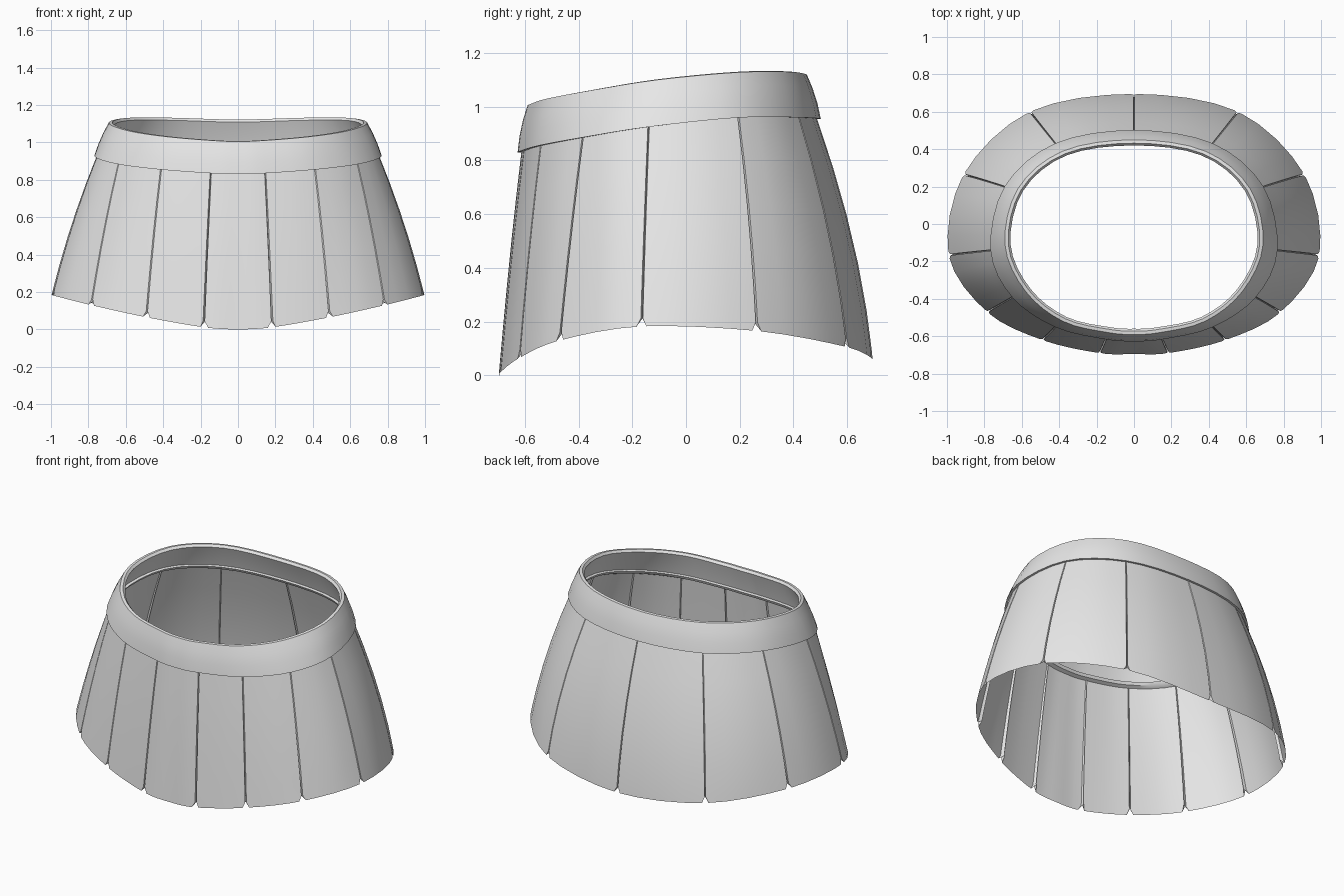
import bpy
import bmesh
from mathutils import Vector

if "Cube" in bpy.data.objects:
    bpy.data.objects.remove(bpy.data.objects["Cube"])

fabric = bpy.data.materials.new("light_grey_fabric")
fabric.use_nodes = True
GREY = (0.8, 0.8, 0.8, 1.0)
fabric.diffuse_color = GREY
fabric.node_tree.nodes["Principled BSDF"].inputs["Base Color"].default_value = GREY

# Half outlines, from front centre through each pleat seam to back centre
HEM = [(0, -.695, 0), (.185, -.69, .012), (.49, -.62, .065), (.785, -.47, .13),
       (.99, -.165, .182), (.91, .265, .165), (.555, .6, .105), (0, .695, .06)]
WAIST = [(0, -.625, .83), (.15, -.615, .835), (.42, -.55, .855), (.65, -.39, .885),
         (.765, -.14, .925), (.69, .2, .96), (.42, .43, .96), (0, .5, .955)]
RIM = [(0, -.59, 1.005), (.14, -.58, 1.01), (.38, -.52, 1.03), (.58, -.36, 1.06),
       (.69, -.11, 1.1), (.62, .19, 1.128), (.38, .39, 1.13), (0, .45, 1.12)]


def mirrored(half):
    """Close a half outline by mirroring it across x."""
    pts = [Vector(p) for p in half]
    return pts + [Vector((-p.x, p.y, p.z)) for p in reversed(pts[1:-1])]


hem, waist, rim = mirrored(HEM), mirrored(WAIST), mirrored(RIM)
COUNT = len(hem)


def curve(ring, u):
    """Smooth closed curve through the outline points."""
    i = int(u // 1)
    f = u - i
    a, b, c, d = (ring[(i + k) % COUNT] for k in (-1, 0, 1, 2))
    return (b * 2 + (c - a) * f + (a * 2 - b * 5 + c * 4 - d) * f ** 2
            + (b * 3 - a - c * 3 + d) * f ** 3) / 2


def shifted(p, out, up=0.0):
    """Move a point away from the body axis and upwards."""
    radial = Vector((p.x, p.y + .08, 0)).normalized()
    return p + radial * out + Vector((0, 0, up))


def loft(name, rows):
    """Skin closed rings of equal length."""
    bm = bmesh.new()
    rings = [[bm.verts.new(p) for p in row] for row in rows]
    for low, high in zip(rings, rings[1:]):
        for j in range(len(low)):
            k = (j + 1) % len(low)
            bm.faces.new((low[j], low[k], high[k], high[j]))
    mesh = bpy.data.meshes.new(name)
    bm.to_mesh(mesh)
    bm.free()
    obj = bpy.data.objects.new(name, mesh)
    bpy.context.collection.objects.link(obj)
    mesh.materials.append(fabric)
    bpy.ops.object.select_all(action='DESELECT')
    obj.select_set(True)
    bpy.context.view_layer.objects.active = obj
    bpy.ops.object.shade_smooth_by_angle(angle=.6)
    return obj


# Pleated skirt: smooth panels with narrow seams that open into notches at the hem
def skirt_point(u, t):
    p = curve(hem, u).lerp(curve(waist, u), t)
    bulge = (.017 + .02 * p.y) * 4 * t * (1 - t)
    return shifted(p, bulge - .012 * t)


def skirt_row(t):
    at_hem = t == 0
    half_gap = .02 if at_hem else .004
    depth = .028 if at_hem else .02 - .012 * t
    row = []
    for i in range(COUNT):
        span = (curve(hem, i + 1) - curve(hem, i)).length
        before = (curve(hem, i) - curve(hem, i - 1)).length
        if i == 0:
            row.append(skirt_point(0, t))
        else:
            row.append(skirt_point(i - half_gap / before, t))
            row.append(shifted(skirt_point(i, t), -depth, .03 if at_hem else 0))
            row.append(skirt_point(i + half_gap / span, t))
        row += [skirt_point(i + f, t) for f in (.25, .5, .75)]
    return row


loft("pleated_skirt", [skirt_row(t) for t in (0, .04, .2, .4, .6, .8, 1)])


# Waistband: outer wall, rolled rim, inner wall and inner seam ledge
def band_row(t, out, up):
    samples = [i / 4 for i in range(COUNT * 4)]
    return [shifted(curve(waist, u).lerp(curve(rim, u), t), out, up) for u in samples]


BAND_PROFILE = [(0, -.02, 0), (0, .002, 0), (.35, .007, 0), (.7, .006, 0), (1, 0, 0),
                (1, -.018, .002), (1, -.03, -.012), (.5, -.024, 0), (.12, -.022, 0),
                (.1, -.04, 0), (0, -.036, 0), (0, -.014, -.01)]
loft("waistband", [band_row(*step) for step in BAND_PROFILE])
